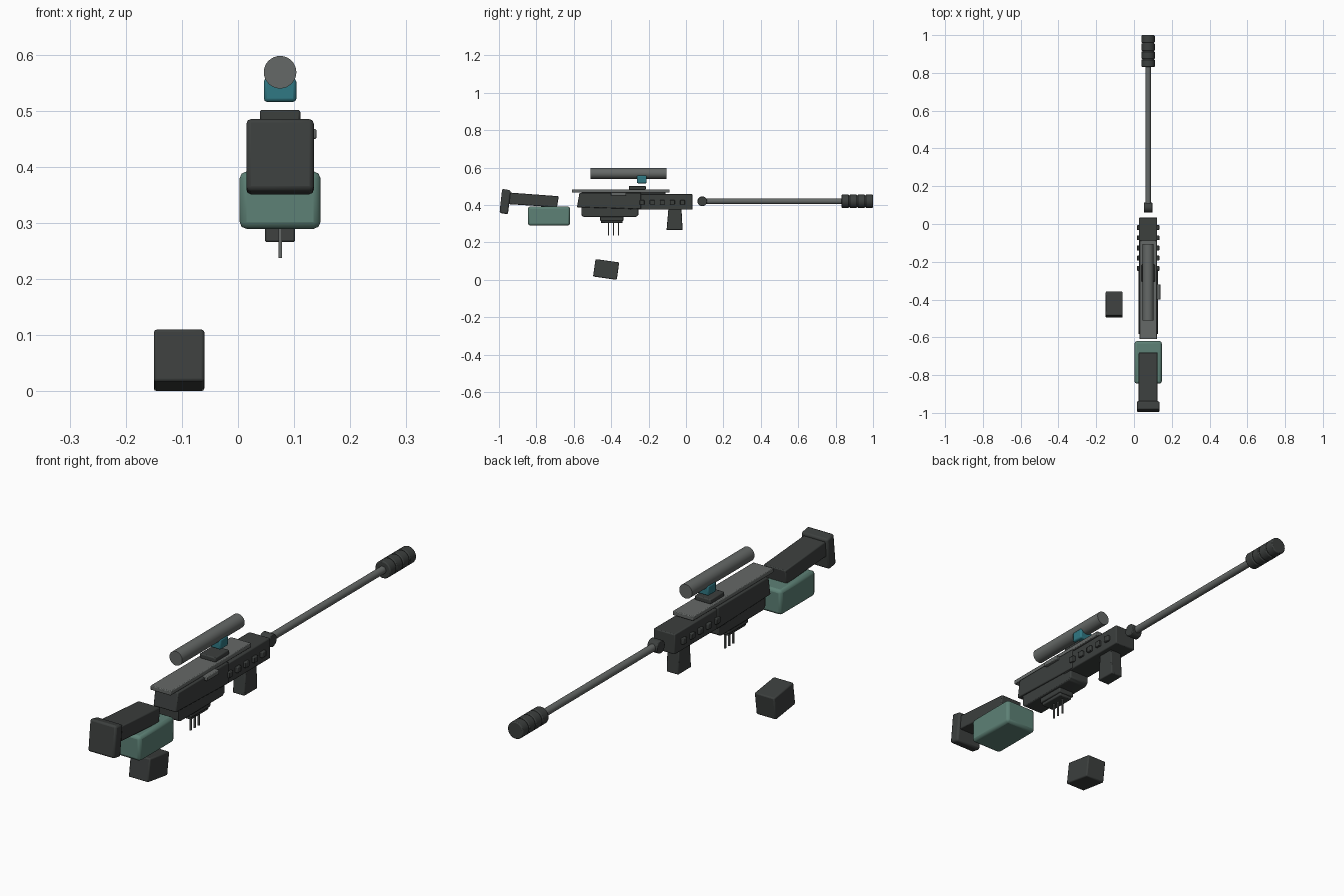
import bpy, bmesh, math
from mathutils import Matrix

if "Cube" in bpy.data.objects:
    bpy.data.objects.remove(bpy.data.objects["Cube"])

CX = 0.075  # centre line of the long body


def material(name, rgb):
    m = bpy.data.materials.new(name)
    m.diffuse_color = (*rgb, 1)
    m.use_nodes = True
    m.node_tree.nodes["Principled BSDF"].inputs["Base Color"].default_value = m.diffuse_color
    return m


green = material("muted_green", (0.11, 0.22, 0.18))
teal = material("teal", (0.03, 0.19, 0.23))
dark = material("charcoal", (0.045, 0.05, 0.048))
steel = material("steel", (0.13, 0.14, 0.135))


def finish(name, bm, mat, bevel=0.0, segments=2):
    bmesh.ops.recalc_face_normals(bm, faces=bm.faces)
    me = bpy.data.meshes.new(name)
    bm.to_mesh(me)
    bm.free()
    ob = bpy.data.objects.new(name, me)
    bpy.context.collection.objects.link(ob)
    me.materials.append(mat)
    if bevel:
        mod = ob.modifiers.new("bevel", 'BEVEL')
        mod.width = bevel
        mod.segments = segments
        mod.limit_method = 'ANGLE'
    bpy.context.view_layer.objects.active = ob
    ob.select_set(True)
    bpy.ops.object.shade_smooth_by_angle(angle=math.radians(35))
    ob.select_set(False)
    return ob


def prism(name, pts, half, mat=dark, bevel=0.004, cx=CX):
    """Side profile of (y, z) points, extruded across x."""
    bm = bmesh.new()
    face = bm.faces.new([bm.verts.new((cx - half, y, z)) for y, z in pts])
    ext = bmesh.ops.extrude_face_region(bm, geom=[face])
    vs = [v for v in ext["geom"] if isinstance(v, bmesh.types.BMVert)]
    bmesh.ops.translate(bm, verts=vs, vec=(2 * half, 0, 0))
    return finish(name, bm, mat, bevel)


def box(name, y0, y1, z0, z1, half, mat=dark, bevel=0.004, cx=CX):
    return prism(name, [(y0, z0), (y1, z0), (y1, z1), (y0, z1)], half, mat, bevel, cx)


def rod(name, y0, y1, z, r, mat=steel, bevel=0.0, sides=32, axis='X', cx=CX):
    """Cylinder along y; axis is the rotation axis that lays it down."""
    bm = bmesh.new()
    bmesh.ops.create_cone(bm, cap_ends=True, segments=sides, radius1=r, radius2=r,
                          depth=y1 - y0,
                          matrix=Matrix.Translation((cx, (y0 + y1) / 2, z))
                          @ Matrix.Rotation(math.pi / 2, 4, axis))
    return finish(name, bm, mat, bevel)


# Stock, butt plate and cheek block
prism("stock", [(-0.955, 0.405), (-0.69, 0.388), (-0.68, 0.447), (-0.95, 0.467)], 0.05)
prism("butt_plate", [(-0.997, 0.358), (-0.952, 0.35), (-0.937, 0.478), (-0.983, 0.487)],
      0.06, bevel=0.008)
box("green_block", -0.845, -0.62, 0.29, 0.392, 0.072, green, 0.012)

# Receiver
box("front_housing", -0.30, 0.035, 0.375, 0.458, 0.048)
prism("rear_housing", [(-0.583, 0.388), (-0.24, 0.378), (-0.24, 0.464), (-0.57, 0.464)], 0.052)
prism("lower_housing", [(-0.56, 0.345), (-0.545, 0.335), (-0.27, 0.335), (-0.255, 0.345),
                        (-0.255, 0.40), (-0.56, 0.40)], 0.045)
box("top_rail", -0.61, -0.087, 0.466, 0.484, 0.046, steel, 0.003)
box("rail_riser", -0.56, -0.11, 0.455, 0.47, 0.03)

# Side studs, mirrored on both sides
for side in (-1, 1):
    for i in range(5):
        y = -0.235 + i * 0.054
        box("side_stud", y - 0.013, y + 0.013, 0.402, 0.426, 0.008, dark, 0.003,
            CX + side * 0.051)

# Bolt on the right side
box("bolt", -0.40, -0.32, 0.45, 0.468, 0.014, steel, 0.003, 0.126)

# Magazine well with pins
box("magazine_well", -0.46, -0.335, 0.315, 0.338, 0.036)
box("magazine_well_lip", -0.455, -0.34, 0.303, 0.318, 0.03)
for y in (-0.414, -0.388, -0.361):
    box("pin", y - 0.003, y + 0.003, 0.238, 0.31, 0.003, steel, 0)

# Foregrip
prism("foregrip", [(-0.104, 0.266), (-0.018, 0.266), (-0.024, 0.38), (-0.094, 0.38)], 0.027)

# Scope and its mount
box("scope_base", -0.305, -0.215, 0.482, 0.502, 0.036)
box("scope_clamp", -0.263, -0.21, 0.516, 0.558, 0.029, teal, 0.006)
rod("scope", -0.51, -0.105, 0.569, 0.029)

# Barrel, hinge and muzzle
bm = bmesh.new()
bmesh.ops.create_cone(bm, cap_ends=True, segments=24, radius1=0.026, radius2=0.026, depth=0.046,
                      matrix=Matrix.Translation((CX, 0.087, 0.42))
                      @ Matrix.Rotation(math.pi / 2, 4, 'Y'))
finish("barrel_hinge", bm, dark, 0.003)
rod("barrel", 0.09, 0.84, 0.42, 0.015)
rod("muzzle_core", 0.835, 0.995, 0.42, 0.031, steel)
for i in range(4):
    y = 0.831 + i * 0.0427
    rod("muzzle_ring", y, y + 0.0405, 0.42, 0.035, dark, 0.004)

# Detached magazine, slightly tipped
c, s = math.cos(math.radians(-8)), math.sin(math.radians(-8))
corners = [(-0.064, -0.047), (0.064, -0.047), (0.064, 0.047), (-0.064, 0.047)]
prism("magazine", [(-0.427 + c * a - s * b, 0.0555 + s * a + c * b) for a, b in corners],
      0.045, bevel=0.005, cx=-0.105)
